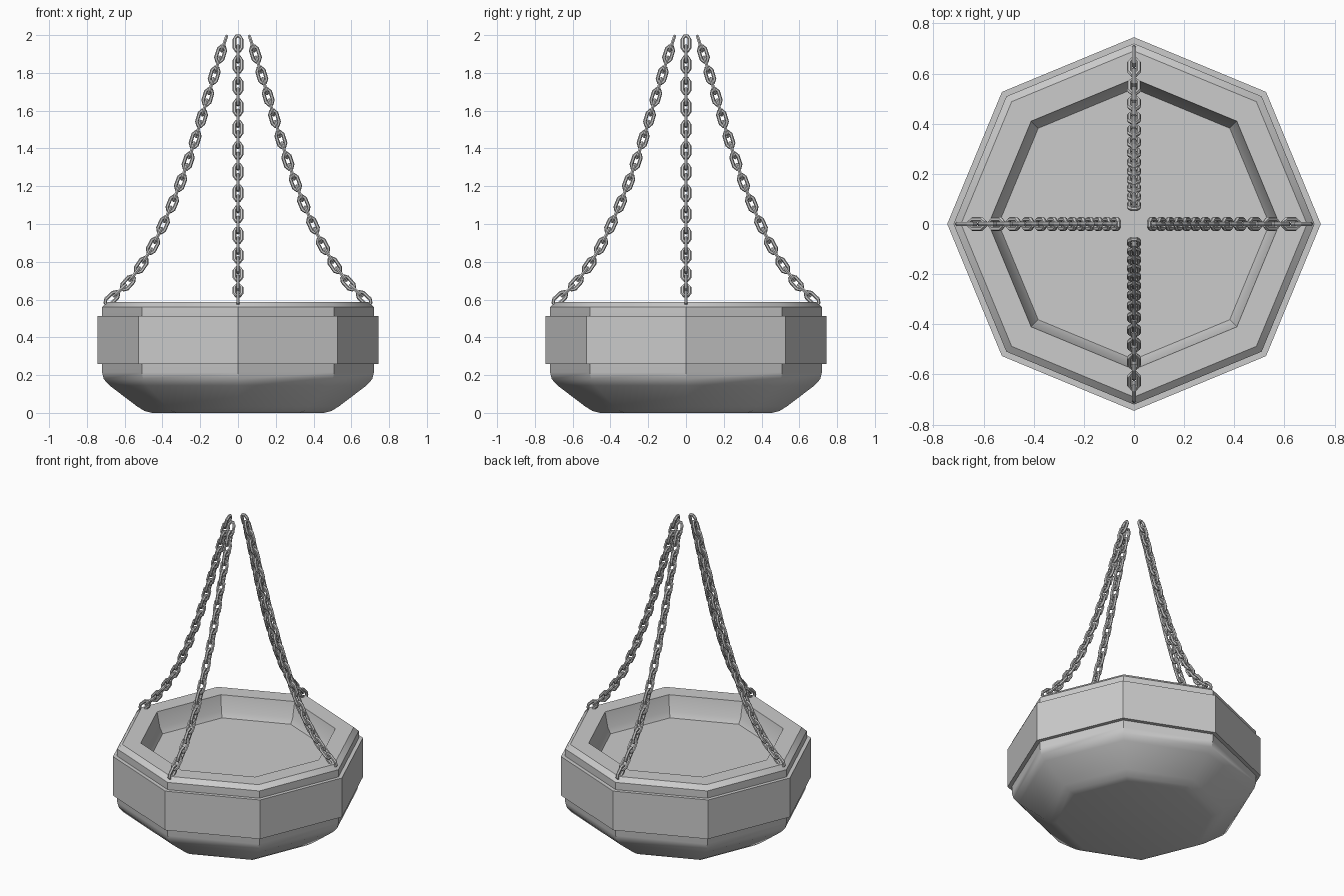
import bpy, bmesh, math
from mathutils import Vector, Matrix

if "Cube" in bpy.data.objects:
    bpy.data.objects.remove(bpy.data.objects["Cube"])

SIDES = 8


def finish(bm, name, smooth_angle=None):
    bmesh.ops.recalc_face_normals(bm, faces=bm.faces)
    mesh = bpy.data.meshes.new(name)
    bm.to_mesh(mesh)
    bm.free()
    ob = bpy.data.objects.new(name, mesh)
    bpy.context.collection.objects.link(ob)
    if smooth_angle:
        bpy.ops.object.select_all(action='DESELECT')
        ob.select_set(True)
        bpy.context.view_layer.objects.active = ob
        bpy.ops.object.shade_smooth_by_angle(angle=math.radians(smooth_angle))
    return ob


def octagon_lathe(name, profile, closed=False, smooth_angle=None):
    """Sweep an (r, z) profile round eight corners that lie on the axes."""
    bm = bmesh.new()
    rings = [[bm.verts.new((r * math.cos(math.tau * i / SIDES),
                            r * math.sin(math.tau * i / SIDES), z))
              for i in range(SIDES)] for r, z in profile]
    pairs = list(zip(rings, rings[1:]))
    if closed:
        pairs.append((rings[-1], rings[0]))
    else:
        bm.faces.new(rings[0])
        bm.faces.new(rings[-1])
    for a, b in pairs:
        for i in range(SIDES):
            j = (i + 1) % SIDES
            bm.faces.new((a[i], a[j], b[j], b[i]))
    return finish(bm, name, smooth_angle)


# Planter bowl: rounded base, chamfered rim, recessed soil floor
octagon_lathe("bowl", [
    (0.455, 0.0), (0.495, 0.01), (0.535, 0.035), (0.68, 0.145),
    (0.71, 0.178), (0.72, 0.215), (0.72, 0.56), (0.69, 0.587),
    (0.58, 0.587), (0.56, 0.49), (0.54, 0.455)], smooth_angle=35)

# Raised band round the bowl
octagon_lathe("band", [(0.70, 0.26), (0.745, 0.26), (0.745, 0.513), (0.70, 0.513)],
              closed=True)

# Chain path: centres of the links lying in the radial plane, top to bottom
PATH = [Vector((r, 0, z)) for r, z in (
    (0.055, 2.01), (0.092, 1.90), (0.126, 1.787), (0.160, 1.673), (0.193, 1.56),
    (0.227, 1.447), (0.264, 1.333), (0.304, 1.22), (0.348, 1.107),
    (0.397, 0.995), (0.450, 0.885), (0.512, 0.782), (0.583, 0.688), (0.668, 0.607))]
HALF_W, HALF_L, WIRE = 0.0185, 0.042, 0.0095


def add_link(bm, matrix):
    """One chamfered chain link, long along local z and wide along local x."""
    cx, cl = HALF_W * 0.4, HALF_L * 0.6
    outline = [(HALF_W, -cl), (HALF_W, cl), (cx, HALF_L), (-cx, HALF_L),
               (-HALF_W, cl), (-HALF_W, -cl), (-cx, -HALF_L), (cx, -HALF_L)]
    pts = [Vector((x, 0, z)) for x, z in outline]
    rings = []
    for i, p in enumerate(pts):
        t = (pts[(i + 1) % 8] - pts[i - 1]).normalized()
        out = t.cross(Vector((0, 1, 0)))
        rings.append([bm.verts.new(matrix @ (p + WIRE * (
            out * math.cos(a) + Vector((0, 1, 0)) * math.sin(a))))
            for a in (math.tau * k / 6 for k in range(6))])
    for i in range(8):
        a, b = rings[i], rings[(i + 1) % 8]
        for k in range(6):
            m = (k + 1) % 6
            bm.faces.new((a[k], a[m], b[m], b[k]))


def link_matrix(centre, direction, twist):
    z = direction.normalized()
    y = Vector((0, 1, 0))
    x = y.cross(z)
    rot = Matrix((x, y, z)).transposed().to_4x4()
    return Matrix.Translation(centre) @ rot @ Matrix.Rotation(twist, 4, 'Z')


# Four hanging chains with alternating links
for n, side in enumerate(("right", "back", "left", "front")):
    bm = bmesh.new()
    spin = Matrix.Rotation(n * math.pi / 2, 4, 'Z')
    for i in range(1, len(PATH)):
        above, here = PATH[i - 1], PATH[i]
        below = PATH[min(i + 1, len(PATH) - 1)]
        add_link(bm, spin @ link_matrix((above + here) / 2, above - here, math.pi / 2))
        add_link(bm, spin @ link_matrix(here, above - below, 0))
    finish(bm, side + "_chain")
